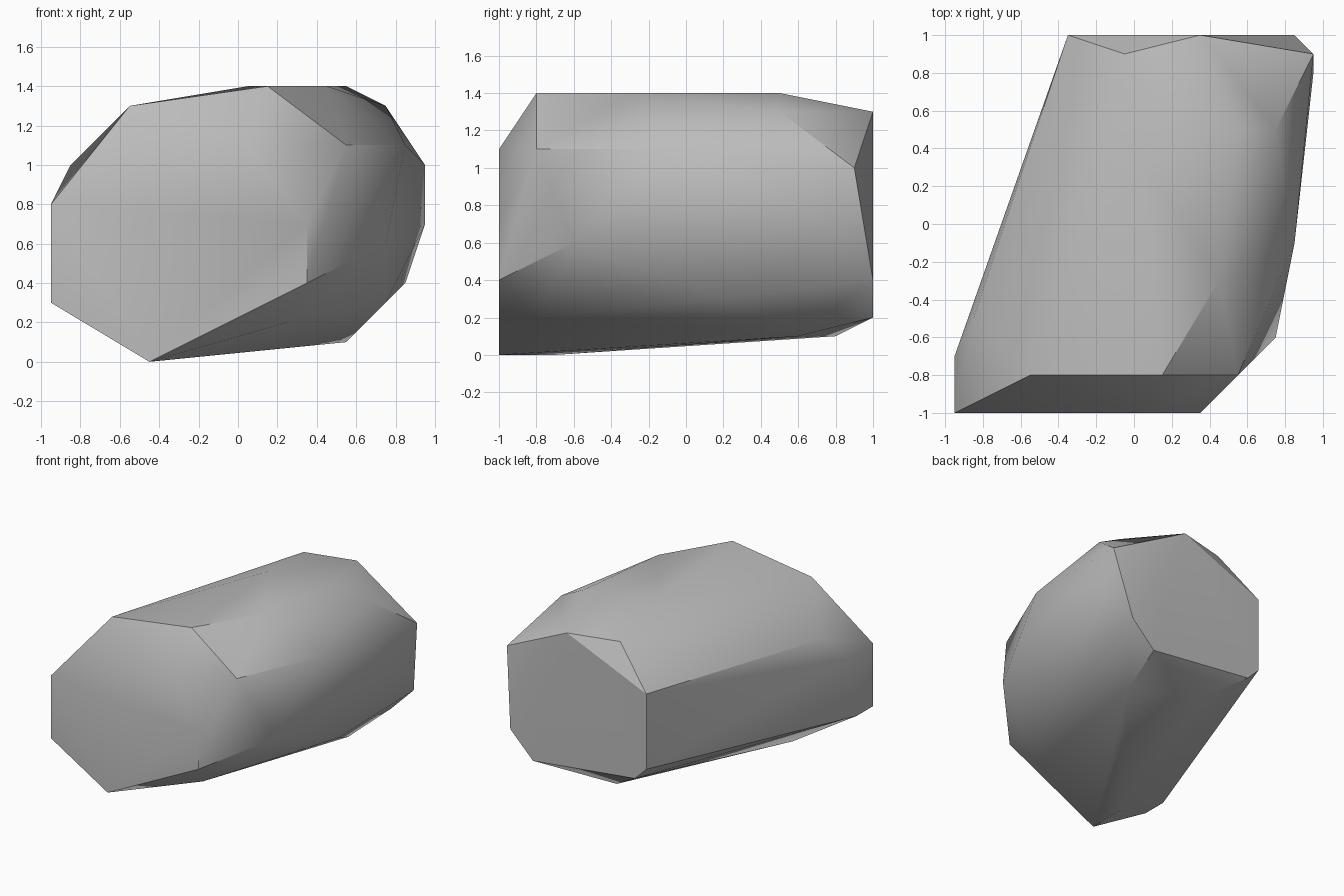
import bpy
import bmesh
import math

# Remove the default cube
default_cube = bpy.data.objects.get("Cube")
if default_cube:
    bpy.data.objects.remove(default_cube, do_unlink=True)

GRID = 0.1           # the boulder's corners sit on a coarse grid
HALF_CELL = GRID / 2

# Corners of the boulder in grid cells, grouped by region
corners = {
    "front_cap": [(-9, -10, 8), (-9, -10, 3), (-4, -10, 0),
                  (4, -10, 4), (4, -10, 7), (1, -10, 11)],
    "front_shoulder": [(-5, -8, 13), (2, -8, 14), (6, -8, 11),
                       (8, -6, 6), (3, -8, 2)],
    "sloping_side": [(-9, -7, 8), (-9, -8, 3), (-8, -5, 10)],
    "crown": [(5, -3, 14), (1, 3, 14), (6, 5, 14), (8, 5, 13), (0, 9, 13)],
    "bulging_side": [(9, -1, 11), (10, 9, 10), (10, 8, 7),
                     (8, 2, 3), (7, 4, 2)],
    "belly": [(-4, -7, 0), (1, 8, 1), (6, 6, 1)],
    "back_cap": [(9, 10, 4), (7, 10, 2), (4, 10, 13),
                 (-3, 10, 10), (-3, 10, 4), (-2, 10, 3)],
}


def make_material(name, colour):
    material = bpy.data.materials.new(name)
    material.use_nodes = True
    material.diffuse_color = colour
    shader = next(node for node in material.node_tree.nodes
                  if node.type == "BSDF_PRINCIPLED")
    shader.inputs["Base Color"].default_value = colour
    return material


# Wrap the corners in a convex skin
bm = bmesh.new()
for region in corners.values():
    for x, y, z in region:
        bm.verts.new((x * GRID - HALF_CELL, y * GRID, z * GRID))
bmesh.ops.convex_hull(bm, input=bm.verts[:])
loose = [v for v in bm.verts if not v.link_faces]
bmesh.ops.delete(bm, geom=loose, context="VERTS")

# Merge flat facets such as the two end caps
bmesh.ops.dissolve_limit(bm, angle_limit=math.radians(0.5),
                         verts=bm.verts[:], edges=bm.edges[:])
bmesh.ops.recalc_face_normals(bm, faces=bm.faces[:])

mesh = bpy.data.meshes.new("boulder")
bm.to_mesh(mesh)
bm.free()
mesh.materials.append(make_material("stone grey", (0.5, 0.5, 0.5, 1)))

boulder = bpy.data.objects.new("boulder", mesh)
bpy.context.collection.objects.link(boulder)

# Soft shading over shallow edges, crisp over steep ones
bpy.ops.object.select_all(action="DESELECT")
boulder.select_set(True)
bpy.context.view_layer.objects.active = boulder
bpy.ops.object.shade_smooth_by_angle(angle=math.radians(30))
